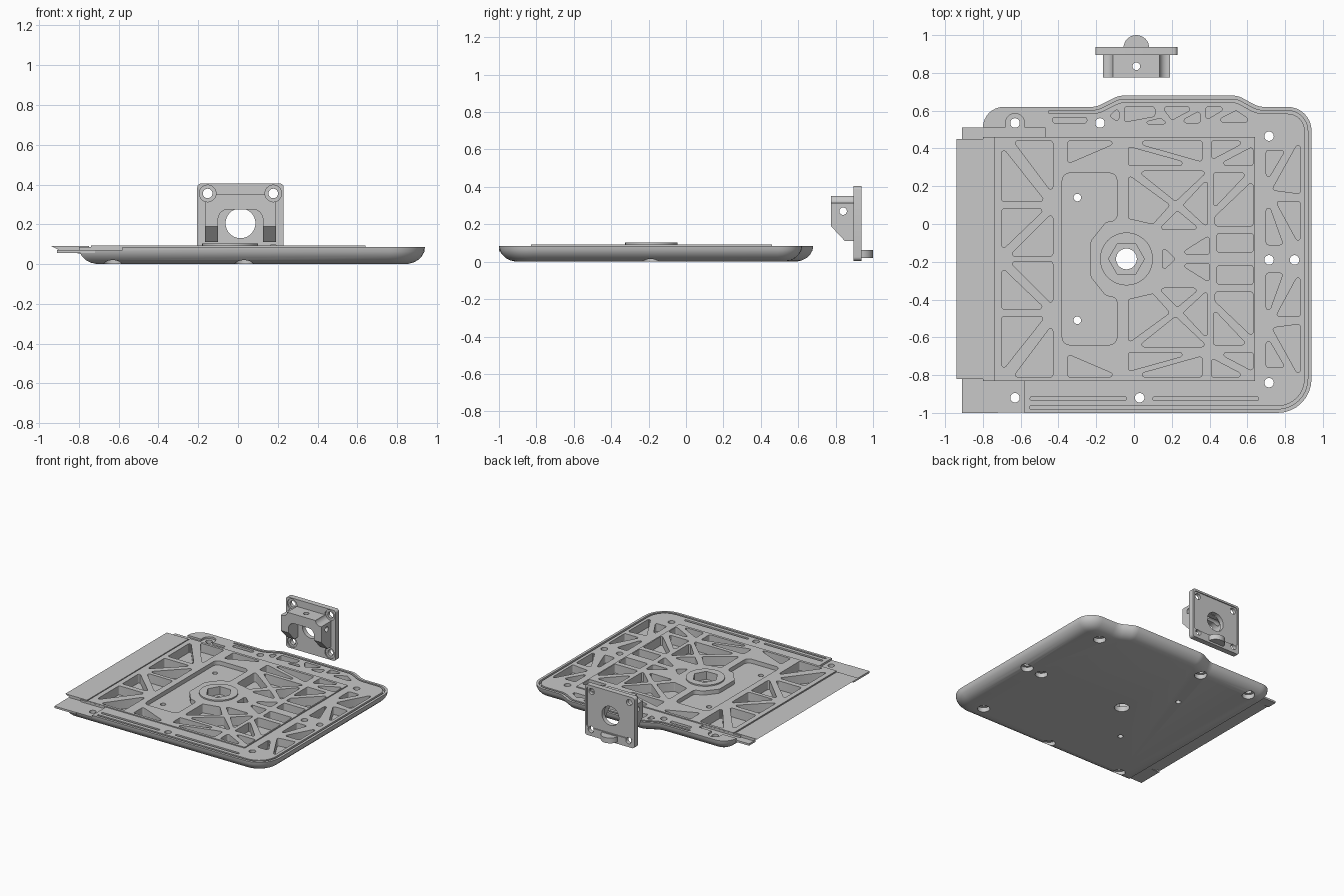
import bpy, bmesh, math
from mathutils import Vector

cube = bpy.data.objects.get("Cube")
if cube:
    bpy.data.objects.remove(cube)

grey = bpy.data.materials.new("plain grey")
grey.use_nodes = True
grey.diffuse_color = (0.58, 0.58, 0.58, 1)
grey.node_tree.nodes["Principled BSDF"].inputs["Base Color"].default_value = grey.diffuse_color


def rounded(pts, r=None, n=4):
    """Replace each corner (x, y[, radius]) by an arc."""
    out = []
    for i, q in enumerate(pts):
        p = Vector(q[:2])
        a = Vector(pts[i - 1][:2]) - p
        b = Vector(pts[(i + 1) % len(pts)][:2]) - p
        rad = q[2] if r is None else r
        half = a.angle(b) / 2
        if rad <= 0 or half > 1.55:
            out.append(tuple(p))
            continue
        t = min(rad / math.tan(half), 0.45 * min(a.length, b.length))
        rad = t * math.tan(half)
        mid = (a.normalized() + b.normalized()).normalized()
        c = p + mid * rad / math.sin(half)
        s, e = p + a.normalized() * t - c, p + b.normalized() * t - c
        ang = s.angle_signed(e)
        for k in range(n + 1):
            th = math.atan2(s.y, s.x) - ang * k / n
            out.append((c.x + rad * math.cos(th), c.y + rad * math.sin(th)))
    return out


def inset(pts, d):
    """Move a counter-clockwise outline inwards."""
    out = []
    for i, q in enumerate(pts):
        p = Vector(q)
        e1 = (p - Vector(pts[i - 1])).normalized()
        e2 = (Vector(pts[(i + 1) % len(pts)]) - p).normalized()
        n1, n2 = Vector((-e1.y, e1.x)), Vector((-e2.y, e2.x))
        m = (n1 + n2).normalized()
        out.append(tuple(p + m * d / max(m.dot(n1), 0.3)))
    return out


def circle(x, y, r, n=32):
    return [(x + r * math.cos(math.tau * k / n), y + r * math.sin(math.tau * k / n)) for k in range(n)]


def rect(x0, y0, x1, y1):
    return [(x0, y0), (x1, y0), (x1, y1), (x0, y1)]


def loft(bm, loops):
    rings = [[bm.verts.new(v) for v in loop] for loop in loops]
    for lo, hi in zip(rings, rings[1:]):
        for i in range(len(lo)):
            bm.faces.new((lo[i - 1], lo[i], hi[i], hi[i - 1]))
    bm.faces.new(rings[0][::-1])
    bm.faces.new(rings[-1])


def prism(bm, pts, lo, hi, axis="z"):
    place = {"z": lambda a, b, h: (a, b, h), "y": lambda a, b, h: (a, h, b),
             "x": lambda a, b, h: (h, a, b)}[axis]
    loft(bm, [[place(a, b, h) for a, b in pts] for h in (lo, hi)])


def make(name, prisms=(), loops=None):
    bm = bmesh.new()
    if loops:
        loft(bm, loops)
    for p in prisms:
        prism(bm, *p)
    bmesh.ops.recalc_face_normals(bm, faces=bm.faces)
    mesh = bpy.data.meshes.new(name)
    bm.to_mesh(mesh)
    bm.free()
    obj = bpy.data.objects.new(name, mesh)
    bpy.context.collection.objects.link(obj)
    mesh.materials.append(grey)
    return obj


def select(obj):
    bpy.ops.object.select_all(action="DESELECT")
    obj.select_set(True)
    bpy.context.view_layer.objects.active = obj


def cut(obj, *cutters):
    for c in cutters:
        c.hide_render = True
        mod = obj.modifiers.new("cut", "BOOLEAN")
        mod.operation, mod.solver, mod.object = "DIFFERENCE", "MANIFOLD", c
        select(obj)
        bpy.ops.object.modifier_apply(modifier=mod.name)


# Tray body with a rolled lower edge
outline = rounded([(-0.8, -1, 0), (0.94, -1, 0.18), (0.94, 0.62, 0.18), (0.66, 0.62, 0.12),
                   (0.55, 0.68, 0.12), (-0.08, 0.68, 0.12), (-0.2, 0.62, 0.12), (-0.8, 0.62, 0.11)], n=8)
edge = [(0.09, 0), (0.06, 0.007), (0.035, 0.02), (0.015, 0.04), (0.003, 0.062), (0, 0.085)]
body = make("tray_body", loops=[[(x, y, z) for x, y in inset(outline, d)] for d, z in edge])

# Raised panel, side flange and low joint strips
panel = make("raised_panel", [(rect(-0.74, -0.83, 0.64, 0.46), 0.075, 0.093)])
flange = make("side_flange", [([(-0.94, 0.091), (-0.88, 0.06), (-0.75, 0.05), (-0.75, 0.091)],
                               -0.82, 0.45, "y")])
strips = make("joint_strips", [(rect(-0.91, y0, -0.72, y1), 0.055, 0.07)
                               for y0, y1 in ((-1, -0.8), (0.43, 0.51))])
hub = make("hub_disc", [(circle(-0.04, -0.185, 0.14, 48), 0.02, 0.103)])

# Rib pockets, the first list mirrored about the panel's middle line
half = [
    [(-0.64, 0.44), (-0.43, 0.44), (-0.43, 0.16)], [(-0.70, 0.41), (-0.70, 0.12), (-0.47, 0.12)],
    [(-0.70, 0.08), (-0.47, 0.08), (-0.70, -0.14)], [(-0.43, 0.06), (-0.43, -0.17), (-0.66, -0.17)],
    [(-0.35, 0.44), (-0.07, 0.44), (-0.35, 0.32)], [(-0.03, 0.44), (0.36, 0.44), (0.36, 0.33)],
    [(-0.03, 0.41), (-0.03, 0.31), (0.33, 0.31)], [(0.02, 0.28), (0.39, 0.28), (0.22, 0.12)],
    [(-0.03, 0.26), (-0.03, 0.03), (0.1, 0.0), (0.19, 0.1)], [(0.39, 0.24), (0.39, -0.02), (0.26, 0.1)],
    [(0.23, 0.07), (0.13, -0.03), (0.35, -0.03)], [(0.41, 0.44), (0.6, 0.44), (0.41, 0.34)],
    [(0.44, 0.31), (0.63, 0.31), (0.63, 0.41)], [(0.42, 0.27), (0.6, 0.27), (0.42, 0.08)],
    [(0.63, 0.23), (0.63, -0.01), (0.43, -0.01), (0.43, 0.04)],
    [(0.24, -0.16), (0.4, -0.06), (0.4, -0.16)], rect(0.44, -0.15, 0.63, -0.05),
    [(0.70, 0.39), (0.70, 0.22), (0.8, 0.39)], [(0.88, 0.45), (0.88, 0.16), (0.73, 0.18)],
    [(0.70, 0.14), (0.70, -0.11), (0.79, -0.11)], [(0.88, 0.12), (0.88, -0.12), (0.75, 0.12)],
]
pockets = half + [[(x, -0.37 - y) for x, y in p[::-1]] for p in half]
pockets += [
    [(0.15, -0.12), (0.15, -0.25), (0.22, -0.185)],
    rect(-0.43, 0.535, -0.25, 0.565), [(-0.13, 0.57), (-0.08, 0.54), (-0.08, 0.62)],
    [(-0.05, 0.54), (0.11, 0.57), (0.11, 0.62), (-0.05, 0.62)],
    [(0.02, 0.53), (0.18, 0.53), (0.14, 0.56)], [(0.15, 0.62), (0.33, 0.62), (0.2, 0.55)],
    [(0.23, 0.535), (0.35, 0.535), (0.35, 0.6)], [(0.38, 0.62), (0.5, 0.62), (0.38, 0.55)],
    [(0.42, 0.54), (0.63, 0.54), (0.54, 0.6)],
    rect(-0.55, -0.935, -0.04, -0.915), rect(0.1, -0.935, 0.66, -0.915),
]
cuts = [(rounded(p, 0.012), 0.022, 0.2) for p in pockets]

# Shallow C-shaped recess wrapped around the hub
recess = rounded([(-0.38, -0.64), (-0.09, -0.64), (-0.09, -0.39), (-0.15, -0.38), (-0.23, -0.28),
                  (-0.23, -0.09), (-0.15, 0.01), (-0.09, 0.02), (-0.09, 0.27), (-0.38, 0.27)], 0.04)
cuts.append((recess, 0.06, 0.2))

# Seal groove following the rim
outer, inner = inset(outline, 0.02), inset(outline, 0.036)
groove = [(-0.55, -0.98)] + outer[1:-9] + [(-0.45, 0.6), (-0.45, 0.584)] \
    + inner[1:-9][::-1] + [(-0.55, -0.964)]
cuts.append((groove, 0.06, 0.2))

# Lowered left corners, one with an arch around its screw
arch = circle(-0.63, 0.535, 0.05)[:17]
shelf = [(-1, 0.461), (-0.47, 0.461), (-0.47, 0.51), (-0.58, 0.51)] + arch + [(-0.68, 0.51), (-1, 0.51)]
cuts += [(rect(-1, -1.1, -0.58, -0.831), 0.07, 0.2), (shelf, 0.07, 0.2)]

# Counterbores underneath, hub socket, screw holes and pin holes
spots = [(-0.63, 0.535), (-0.18, 0.535), (0.715, 0.465), (0.715, -0.19), (0.85, -0.19),
         (0.715, -0.84), (0.03, -0.92), (-0.63, -0.92)]
cuts += [(circle(x, y, 0.045), -0.1, 0.035) for x, y in spots]
cuts.append((circle(-0.04, -0.185, 0.095, 6), 0.04, 0.3))
holes = [(x, y, 0.025) for x, y in spots] + [(-0.3, 0.14, 0.02), (-0.3, -0.51, 0.02), (-0.04, -0.185, 0.055)]
tray_cut = make("tray_cutter", cuts)
hole_cut = make("hole_cutter", [(circle(*h), -0.1, 0.3) for h in holes])
for part in (body, panel, hub):
    cut(part, tray_cut, hole_cut)

# Upright bracket: back plate, hood and half-round tab
mid = 0.0125
plate = make("bracket_plate", [(rounded(rect(-0.205, 0.005, 0.23, 0.405), 0.02), 0.895, 0.938, "y")])
hood = make("bracket_hood", [([(0.775, 0.35), (0.775, 0.19), (0.85, 0.11), (0.9, 0.11), (0.9, 0.35)],
                              -0.165, 0.19, "x")])
tab = make("bracket_tab", [(circle(mid, 0.932, 0.068)[:17], 0.02, 0.062)])
corners = [(mid + s * 0.165, z) for s in (-1, 1) for z in (0.355, 0.055)]
screw_cut = make("screw_cutter", [(circle(x, z, 0.024), 0.8, 1.1, "y") for x, z in corners]
                 + [(circle(mid, 0.205, 0.075, 48), 0.8, 1.1, "y")])
back_cut = make("back_cutter", [(rounded(rect(-0.19, 0.07, 0.215, 0.39), 0.02), 0.93, 1.1, "y")])
clear_cut = make("clearance_cutter", [(circle(x, z, 0.042), 0.7, 0.905, "y") for x, z in corners])
arch_cut = make("arch_cutter", [(rounded([(-0.1, 0, 0), (0.125, 0, 0), (0.125, 0.275, 0.05), (-0.1, 0.275, 0.05)], n=8),
                                 0.7, 1, "y")])
top_cut = make("top_hole_cutter", [(circle(mid, 0.835, 0.02), 0.25, 0.5)])
side_cut = make("side_hole_cutter", [(circle(0.84, 0.27, 0.02), -0.4, 0.4, "x")])
cut(plate, screw_cut, back_cut, clear_cut)
cut(hood, clear_cut, arch_cut, top_cut, side_cut)

# Remove the cutters and smooth the rounded faces
for c in (tray_cut, hole_cut, screw_cut, back_cut, clear_cut, arch_cut, top_cut, side_cut):
    bpy.data.objects.remove(c)
for part in (body, panel, flange, strips, hub, plate, hood, tab):
    select(part)
    bpy.ops.object.shade_smooth_by_angle(angle=math.radians(32))
